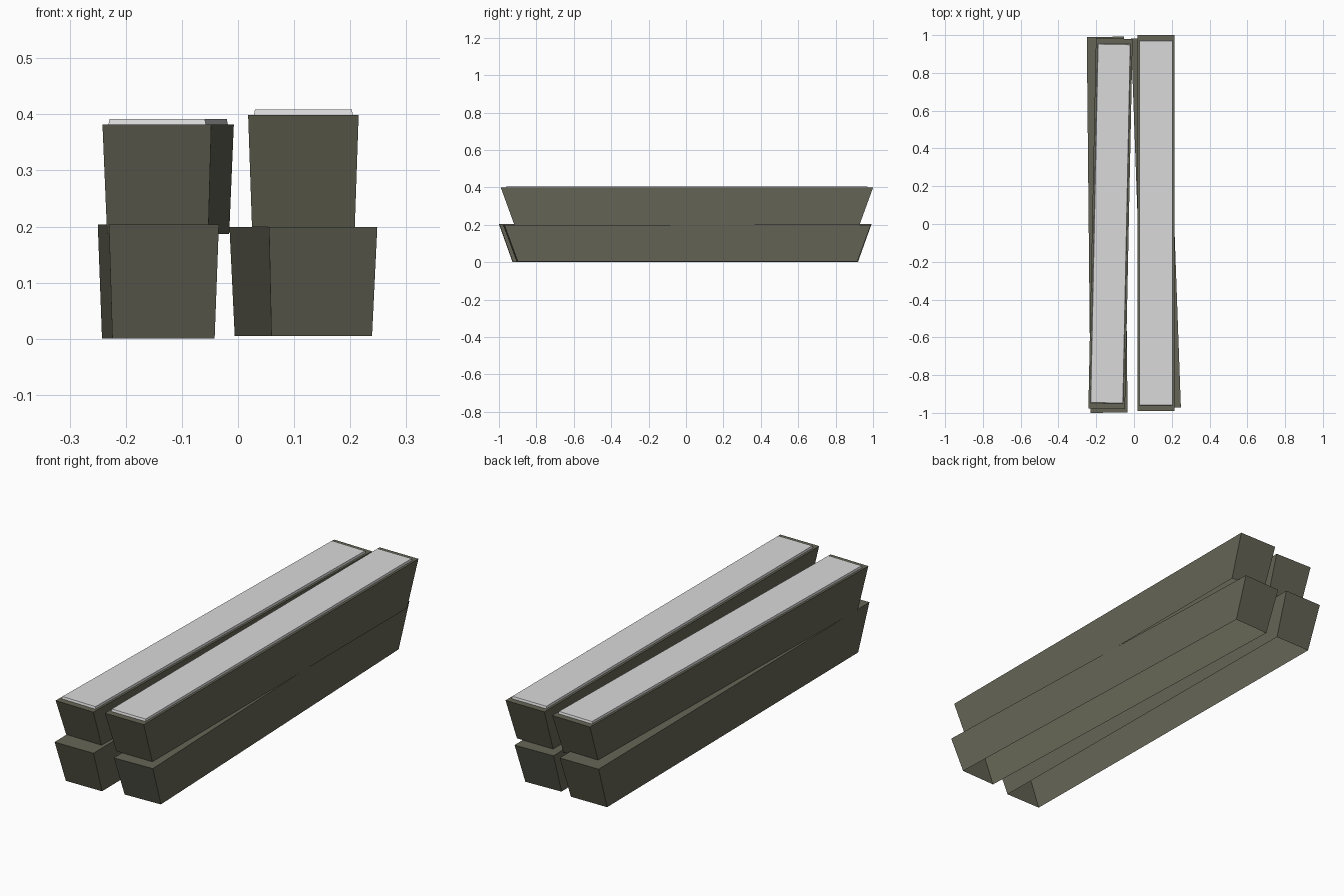
import bpy
import bmesh

cube = bpy.data.objects.get("Cube")
if cube:
    bpy.data.objects.remove(cube, do_unlink=True)


def make_material(name, colour):
    mat = bpy.data.materials.new(name)
    mat.use_nodes = True
    mat.diffuse_color = (*colour, 1)
    mat.node_tree.nodes["Principled BSDF"].inputs["Base Color"].default_value = (*colour, 1)
    return mat


OLIVE = make_material("dark_olive", (0.13, 0.13, 0.093))
GREY = make_material("light_grey", (0.7, 0.7, 0.7))


def tapered_shell(name, mat, centre, angle, z0, z1, bottom, top):
    """Tapered block, hollow and open underneath."""
    bm = bmesh.new()
    bmesh.ops.create_cube(bm, size=1)
    underside = [f for f in bm.faces if f.calc_center_median().z < -0.4]
    bmesh.ops.delete(bm, geom=underside, context='FACES_ONLY')
    for v in bm.verts:
        size, z = (top, z1 - z0) if v.co.z > 0 else (bottom, 0)
        v.co = (v.co.x * size[0], v.co.y * size[1], z)
    mesh = bpy.data.meshes.new(name)
    bm.to_mesh(mesh)
    bm.free()
    mesh.materials.append(mat)
    obj = bpy.data.objects.new(name, mesh)
    obj.location = (*centre, z0)
    obj.rotation_euler.z = angle
    bpy.context.collection.objects.link(obj)


# name, centre, turn, bottom z, top z, top width, top length, has lid
BARS = [
    ("lower_right_bar", (-0.142, -0.004), 0.010, 0.0, 0.204, 0.196, 1.99, False),
    ("lower_left_bar", (0.1165, 0.005), 0.036, 0.005, 0.199, 0.193, 1.96, False),
    ("upper_right_bar", (-0.1245, 0.002), -0.0205, 0.187, 0.382, 0.194, 1.96, True),
    ("upper_left_bar", (0.1165, 0.005), 0.0, 0.199, 0.399, 0.197, 1.99, True),
]

for name, centre, angle, z0, z1, width, length, has_lid in BARS:
    # Bar narrowing towards its base
    tapered_shell(name, OLIVE, centre, angle, z0, z1,
                  (width * 0.93, length * 0.927), (width, length))
    # Thin pale lid set in from the rim
    if has_lid:
        tapered_shell(name.replace("bar", "lid"), GREY, centre, angle, z1, z1 + 0.01,
                      (width * 0.895, length * 0.971), (width * 0.875, length * 0.968))
